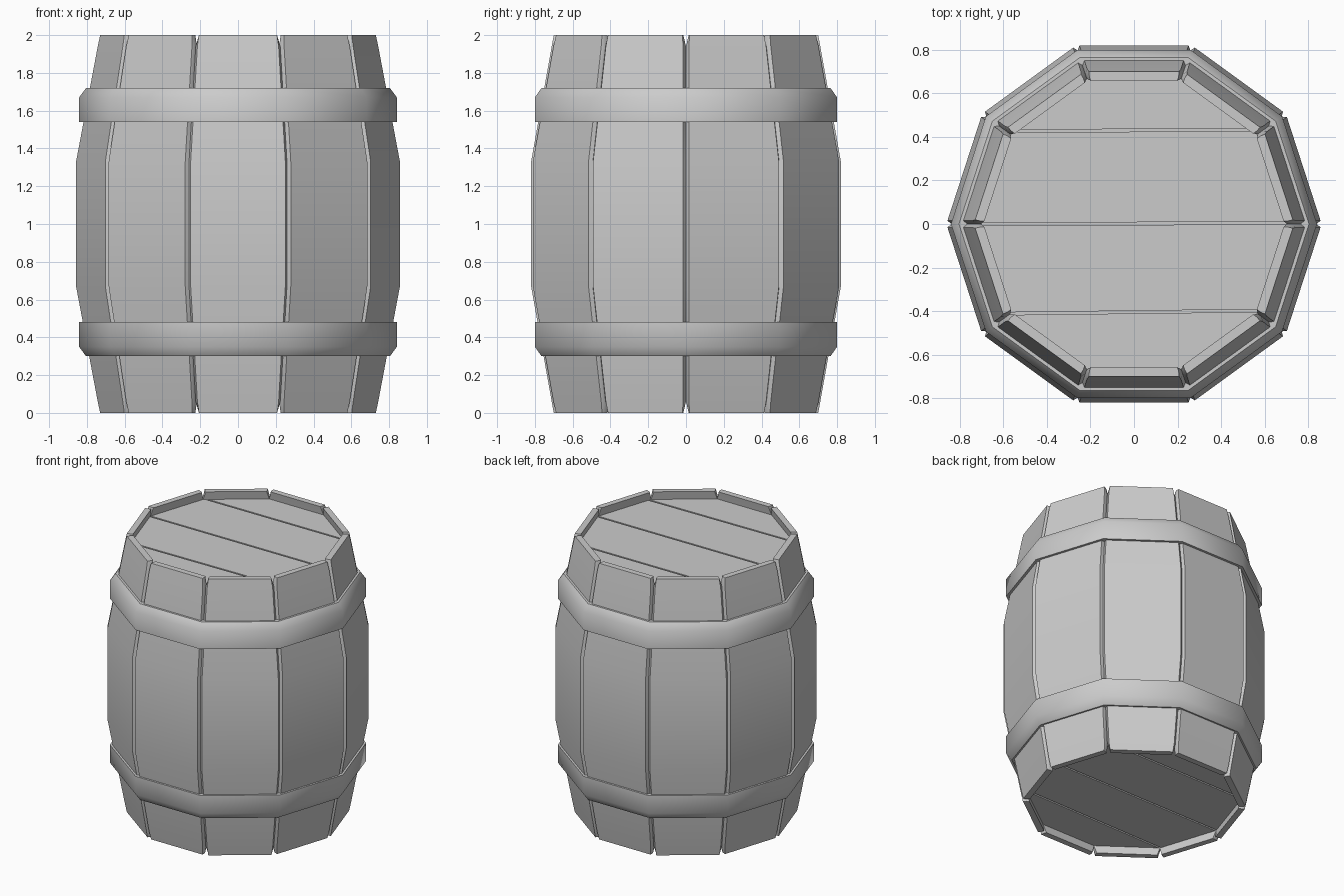
import bpy, bmesh, math
from math import sin, cos, tan, pi, radians

if "Cube" in bpy.data.objects:
    bpy.data.objects.remove(bpy.data.objects["Cube"])

SIDES = 10
T = tan(pi / SIDES)


def finish(bm, name, angle):
    bmesh.ops.recalc_face_normals(bm, faces=bm.faces[:])
    me = bpy.data.meshes.new(name)
    bm.to_mesh(me)
    bm.free()
    ob = bpy.data.objects.new(name, me)
    bpy.context.collection.objects.link(ob)
    bpy.ops.object.select_all(action='DESELECT')
    ob.select_set(True)
    bpy.context.view_layer.objects.active = ob
    bpy.ops.object.shade_smooth_by_angle(angle=radians(angle))
    return ob


def bridge(bm, a, b):
    n = len(a)
    for i in range(n):
        j = (i + 1) % n
        bm.faces.new((a[i], a[j], b[j], b[i]))


# Staves: chamfered planks, bowed in the middle, corners pulled in at the ends
def stave(index):
    a = (index + 0.5) * 2 * pi / SIDES
    bm = bmesh.new()
    rings = []
    for z, r, pull in ((0, .70, .015), (.06, .711, 0), (.67, .82, 0),
                       (1.33, .82, 0), (1.94, .711, 0), (2, .70, .015)):
        w = (r - .022) * T - pull
        wi = (r - .042) * T - pull
        outer = r * T - .016 - pull * .3
        section = ((r, -outer), (r, outer), (r - .022, w), (r - .042, wi),
                   (r - .042, -wi), (r - .022, -w))
        rings.append([bm.verts.new((d * cos(a) - s * sin(a),
                                    d * sin(a) + s * cos(a), z))
                      for d, s in section])
    for lo, hi in zip(rings, rings[1:]):
        bridge(bm, lo, hi)
    bm.faces.new(rings[0])
    bm.faces.new(rings[-1])
    finish(bm, f"stave_{index + 1}", 35)


for i in range(SIDES):
    stave(i)


# Hoops: ten-sided bands, chamfered on the side facing the barrel end
def hoop(name, flip):
    bm = bmesh.new()
    profile = ((.73, .30), (.765, .30), (.80, .35), (.80, .48), (.73, .48))
    loops = []
    for r, z in profile:
        R = r / cos(pi / SIDES)
        loops.append([bm.verts.new((R * cos(k * 2 * pi / SIDES),
                                    R * sin(k * 2 * pi / SIDES),
                                    2.02 - z if flip else z))
                      for k in range(SIDES)])
    for k in range(len(loops)):
        bridge(bm, loops[k], loops[(k + 1) % len(loops)])
    finish(bm, name, 50)


hoop("lower_hoop", False)
hoop("upper_hoop", True)


# Lids: a ten-sided disc cut into four planks over a backing disc
def disc(z0, z1, apothem):
    bm = bmesh.new()
    R = apothem / cos(pi / SIDES)
    loops = [[bm.verts.new((R * cos(k * 2 * pi / SIDES),
                            R * sin(k * 2 * pi / SIDES), z))
              for k in range(SIDES)] for z in (z0, z1)]
    bridge(bm, *loops)
    for l in loops:
        bm.faces.new(l)
    return bm


def cut(bm, y, slope, side):
    geom = bm.verts[:] + bm.edges[:] + bm.faces[:]
    res = bmesh.ops.bisect_plane(bm, geom=geom, plane_co=(0, y, 0),
                                 plane_no=(-slope * side, side, 0),
                                 clear_outer=True)
    edges = [e for e in res["geom_cut"] if isinstance(e, bmesh.types.BMEdge)]
    bmesh.ops.holes_fill(bm, edges=edges, sides=0)


def lid(name, z0, z1, back0, back1):
    seams = ((-.405, .012), (.002, .003), (.43, .004))
    for i in range(4):
        bm = disc(z0, z1, .672)
        if i > 0:
            cut(bm, seams[i - 1][0] + .006, seams[i - 1][1], -1)
        if i < 3:
            cut(bm, seams[i][0] - .006, seams[i][1], 1)
        finish(bm, f"{name}_plank_{i + 1}", 30)
    finish(disc(back0, back1, .672), f"{name}_backing", 30)


lid("top_lid", 1.90, 1.94, 1.87, 1.92)
lid("bottom_lid", .06, .10, .08, .13)
